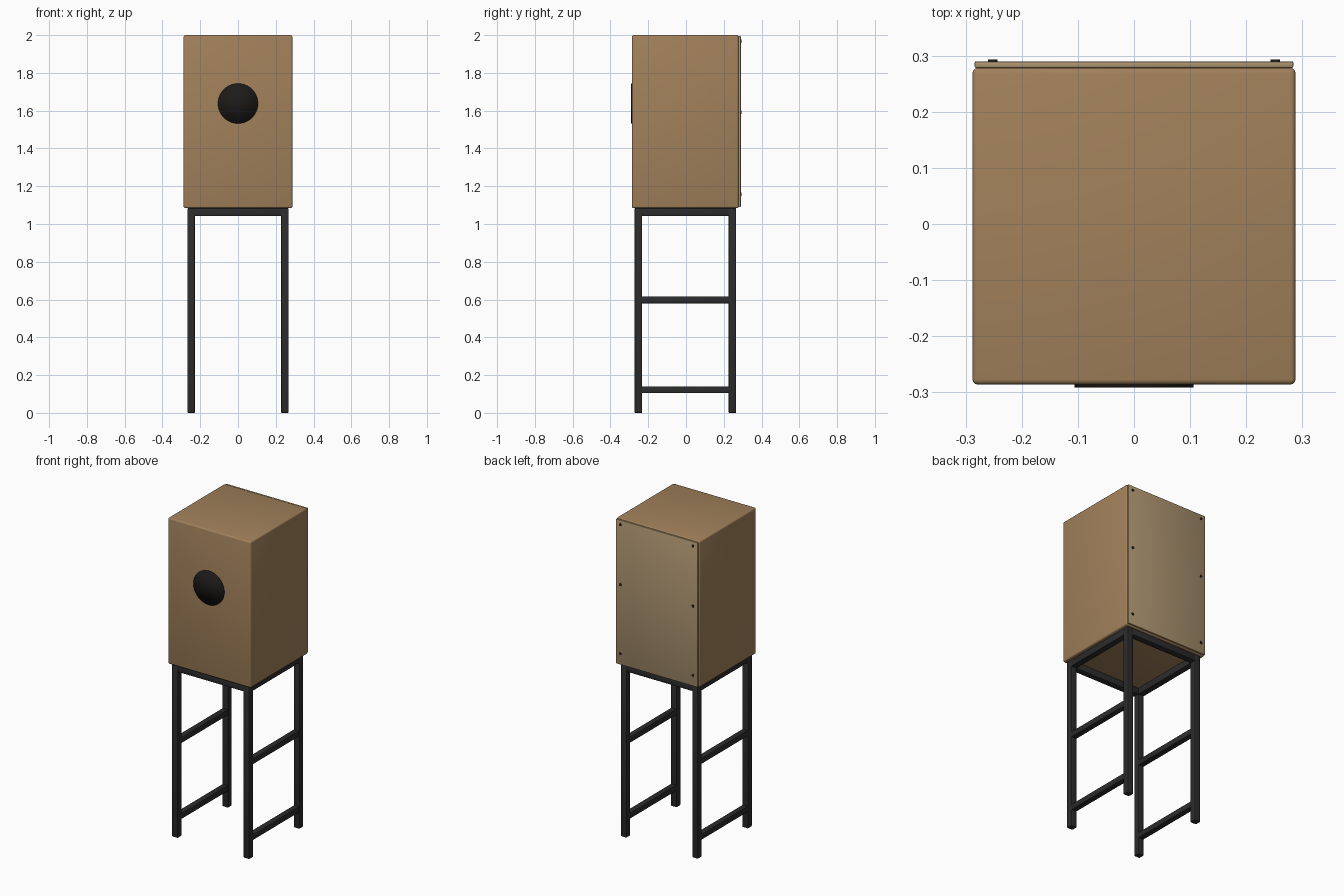
import bpy
from math import pi

if "Cube" in bpy.data.objects:
    bpy.data.objects.remove(bpy.data.objects["Cube"])


def material(name, r, g, b):
    m = bpy.data.materials.new(name)
    m.diffuse_color = (r, g, b, 1)
    m.use_nodes = True
    m.node_tree.nodes["Principled BSDF"].inputs["Base Color"].default_value = m.diffuse_color
    return m


WOOD = material("wood", 0.36, 0.22, 0.105)
PANEL = material("panel_wood", 0.42, 0.30, 0.165)
METAL = material("dark_metal", 0.025, 0.025, 0.026)
BLACK = material("black", 0.012, 0.011, 0.01)


def box(name, lo, hi, mat, bevel=0.004, segments=2):
    """Bevelled box between two corners."""
    bpy.ops.mesh.primitive_cube_add(size=1, location=[(a + b) / 2 for a, b in zip(lo, hi)])
    o = bpy.context.object
    o.name = name
    o.scale = [b - a for a, b in zip(lo, hi)]
    bpy.ops.object.transform_apply(location=False, rotation=False, scale=True)
    o.data.materials.append(mat)
    mod = o.modifiers.new("bevel", 'BEVEL')
    mod.width = bevel
    mod.segments = segments
    bpy.ops.object.modifier_apply(modifier=mod.name)
    bpy.ops.object.shade_smooth_by_angle()
    return o


def disc(name, x, y0, y1, z, radius, sides, mat):
    """Short cylinder lying along y."""
    bpy.ops.mesh.primitive_cylinder_add(vertices=sides, radius=radius, depth=y1 - y0,
                                        location=(x, (y0 + y1) / 2, z), rotation=(pi / 2, 0, 0))
    o = bpy.context.object
    o.name = name
    o.data.materials.append(mat)
    return o


# Cabinet and its removable back panel
box("cabinet", (-0.288, -0.286, 1.084), (0.288, 0.278, 2.0), WOOD, 0.009, 3)
box("back_panel", (-0.284, 0.278, 1.089), (0.284, 0.290, 1.996), PANEL, 0.003)

# Round front opening
opening = disc("front_opening", 0, -0.291, -0.283, 1.638, 0.106, 64, BLACK)
bpy.ops.object.shade_smooth()

# Back panel screws
for x in (-0.252, 0.252):
    for z in (1.158, 1.592, 1.968):
        disc("panel_screw", x, 0.287, 0.293, z, 0.0085, 16, BLACK)
        bpy.ops.object.shade_smooth_by_angle()

# Stand: four legs, side rungs and a top frame
T = 0.02          # half thickness of the tube
LX = 0.248        # leg centres
YF, YB = -0.252, 0.246
TOP = 1.084
for x in (-LX, LX):
    for label, y in (("front", YF), ("back", YB)):
        box(label + "_leg", (x - T, y - T, 0), (x + T, y + T, TOP), METAL)
    for label, z in (("lower", 0.122), ("upper", 0.598)):
        box(label + "_side_rung", (x - 0.018, YF + T - 0.005, z - 0.018),
            (x + 0.018, YB - T + 0.005, z + 0.018), METAL, 0.003)
    box("side_top_rail", (x - T, YF + T - 0.005, TOP - 0.042),
        (x + T, YB - T + 0.005, TOP), METAL)
for label, y in (("front", YF), ("back", YB)):
    box(label + "_top_rail", (-LX + T - 0.005, y - T, TOP - 0.042),
        (LX - T + 0.005, y + T, TOP), METAL)
